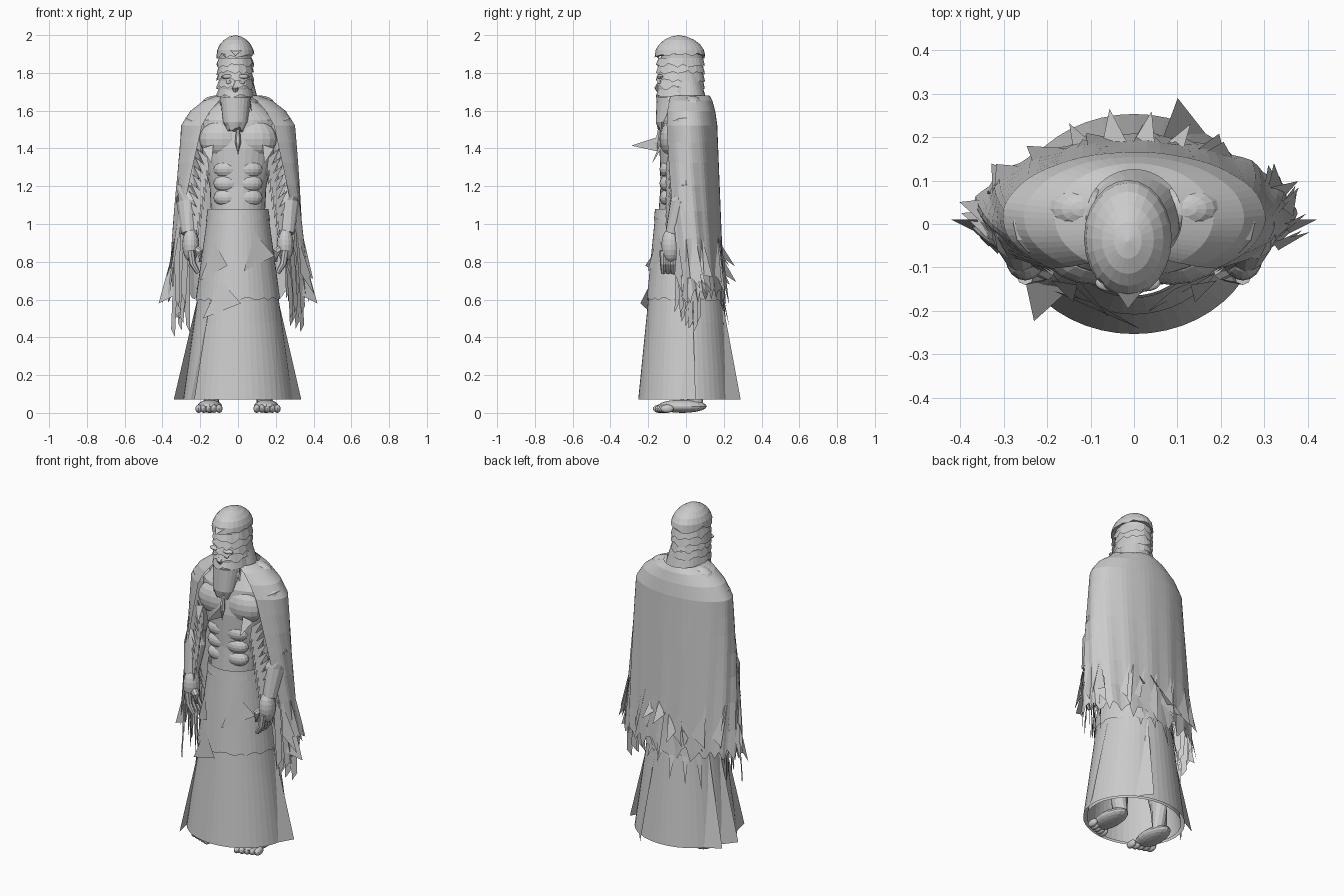
import bpy, bmesh, random
from math import sin, cos, pi, radians
from mathutils import Vector

random.seed(7)
uniform = random.uniform
default_cube = bpy.data.objects.get("Cube")
if default_cube:
    bpy.data.objects.remove(default_cube)

colour = (0.6, 0.6, 0.6, 1)
grey = bpy.data.materials.new("plain grey")
grey.use_nodes = True
grey.diffuse_color = colour
grey.node_tree.nodes["Principled BSDF"].inputs["Base Color"].default_value = colour
parts = []


def finish(name, bm, solid=True):
    if solid:
        bmesh.ops.recalc_face_normals(bm, faces=bm.faces)
    mesh = bpy.data.meshes.new(name)
    bm.to_mesh(mesh)
    bm.free()
    mesh.materials.append(grey)
    part = bpy.data.objects.new(name, mesh)
    bpy.context.collection.objects.link(part)
    parts.append(part)


def skin(bm, rings, closed=True, caps=True):
    rows = [[bm.verts.new(point) for point in ring] for ring in rings]
    count = len(rows[0])
    for lower, upper in zip(rows, rows[1:]):
        for i in range(count if closed else count - 1):
            j = (i + 1) % count
            bm.faces.new((lower[i], lower[j], upper[j], upper[i]))
    if closed and caps:
        bm.faces.new(rows[0])
        bm.faces.new(rows[-1])


def loft(name, levels, sides=32, caps=True, ragged=0, shift=0):
    """Elliptical rings; each level is height, half width, front, back."""
    rings = []
    for height, width, front, back in levels:
        jag = ragged if not rings else 0
        middle, depth = (front + back) / 2, (back - front) / 2
        angles = [2 * pi * i / sides for i in range(sides)]
        rings.append([(shift + width * sin(a), middle + depth * cos(a), height + uniform(-jag, jag))
                      for a in angles])
    bm = bmesh.new()
    skin(bm, rings, caps=caps)
    finish(name, bm)


def limb(bm, points, radii, sides=12):
    points = [Vector(point) for point in points]
    rings = []
    for k, (point, radius) in enumerate(zip(points, radii)):
        along = points[min(k + 1, len(points) - 1)] - points[max(k - 1, 0)]
        turn = along.to_track_quat('Z', 'Y')
        angles = [2 * pi * i / sides for i in range(sides)]
        rings.append([point + turn @ Vector((cos(a), sin(a), 0)) * radius for a in angles])
    skin(bm, rings)


def blob(bm, centre, size):
    ball = bmesh.ops.create_uvsphere(bm, u_segments=16, v_segments=10, radius=1)
    for vert in ball["verts"]:
        vert.co = Vector([c + v * s for c, v, s in zip(centre, vert.co, size)])


def shard(bm, *corners):
    bm.faces.new([bm.verts.new(corner) for corner in corners])


def skirt_point(angle, height, gap=0.0):
    """Point on the skirt cone; angle zero is the back, pi the front."""
    width, depth = 0.3 - 0.14 * height + gap, 0.26 - 0.1 * height + gap
    return Vector((width * sin(angle), depth * cos(angle), height))


def skirt(name, bottom, top, gap, ragged=0.0):
    levels = []
    for height in (bottom, (bottom + top) / 2, top):
        depth = skirt_point(0, height, gap).y
        levels.append((height, skirt_point(pi / 2, height, gap).x, -depth, depth))
    loft(name, levels, 48, False, ragged)


# Long skirt, lining, shorter overskirt and belt
skirt("long_skirt", 0.07, 0.9, 0)
skirt("skirt_lining", 0.07, 0.6, -0.02)
skirt("overskirt", 0.6, 1.04, 0.008, 0.01)
skirt("belt", 1.02, 1.08, 0.012, 0.01)

# Bare torso and its soft muscles
loft("torso", [(1, 0.14, -0.15, 0.12), (1.2, 0.15, -0.135, 0.12), (1.4, 0.2, -0.14, 0.14),
               (1.55, 0.22, -0.12, 0.13), (1.64, 0.11, -0.08, 0.11), (1.8, 0.07, -0.07, 0.07)])
bm = bmesh.new()
for side in (-1, 1):
    blob(bm, (side * 0.085, -0.07, 1.45), (0.12, 0.07, 0.1))
    blob(bm, (side * 0.12, 0.035, 1.62), (0.08, 0.055, 0.06))
    for row in range(3):
        blob(bm, (side * 0.055, -0.09, 1.14 + row * 0.075), (0.075, 0.05, 0.05))
finish("torso_muscles", bm)

# Arms, hands, legs and feet
for side, label in ((-1, "right"), (1, "left")):
    bm = bmesh.new()
    shoulder, elbow = Vector((side * 0.21, 0, 1.53)), Vector((side * 0.27, 0, 1.2))
    wrist = Vector((side * 0.26, -0.07, 0.95))
    inner = shoulder.lerp(Vector((0, 0, 1.7)), 0.3)
    limb(bm, [inner, shoulder, shoulder.lerp(elbow, 0.4), elbow, elbow.lerp(wrist, 0.35), wrist],
         [0.05, 0.075, 0.065, 0.055, 0.06, 0.04])
    finish(label + "_arm", bm)

    bm = bmesh.new()
    palm = wrist - Vector((side * 0.01, 0.01, 0.06))
    blob(bm, palm, (0.045, 0.05, 0.09))
    for finger in range(4):
        knuckle = palm + Vector((0, finger * 0.026 - 0.04, -0.03))
        bend = knuckle - Vector((side * 0.01, 0, 0.07))
        limb(bm, [knuckle, bend, bend - Vector((side * 0.03, 0, 0.05))], [0.02, 0.018, 0.012], 8)
    thumb = palm - Vector((side * 0.05, 0.03, 0.04))
    limb(bm, [palm, thumb, thumb - Vector((0, 0, 0.05))], [0.025, 0.02, 0.01], 8)
    finish(label + "_hand", bm)

    bm = bmesh.new()
    limb(bm, [(side * 0.14, 0.05, 0.03), (side * 0.14, 0.04, 0.2), (side * 0.1, 0, 0.6)], [0.04, 0.05, 0.08])
    finish(label + "_leg", bm)

    bm = bmesh.new()
    blob(bm, (side * 0.15, -0.02, 0.035), (0.065, 0.13, 0.035))
    for toe in range(5):
        blob(bm, (side * (0.1 + toe * 0.027), toe * 0.01 - 0.14, 0.022), (0.018, 0.035, 0.022))
    finish(label + "_foot", bm)

# Head, ragged head wraps and peaked hair cap
middle = -0.014
loft("head", [(1.6, 0.06, -0.14, 0), (1.72, 0.085, -0.15, 0.08), (1.92, 0.085, -0.13, 0.09)], shift=middle)
for wrap in range(5):
    height = 1.68 + wrap * 0.04
    loft(f"head_wrap_{wrap + 1}", [(height, 0.1, -0.16, 0.1), (height + 0.04, 0.088, -0.145, 0.09)],
         30, False, 0.012, middle)
cap_levels = []
for step in range(6):
    tilt = step * pi / 10
    radius = 0.1 * cos(tilt) + 0.001
    cap_levels.append((1.89 + 0.09 * sin(tilt) + 0.004 * step, radius, -0.04 - radius * 1.25, radius * 1.4 - 0.04))
loft("hair_cap", cap_levels, 24, True, 0.015, middle)

# Brow, eyes, ears, nose and peak of hair
bm = bmesh.new()
for side in (-1, 1):
    blob(bm, (middle + side * 0.04, -0.135, 1.78), (0.035, 0.02, 0.012))
    blob(bm, (middle + side * 0.035, -0.14, 1.75), (0.015, 0.01, 0.01))
limb(bm, [(middle, -0.14, 1.78), (middle, -0.15, 1.72), (middle, -0.14, 1.7)], [0.01, 0.018, 0.012], 8)
shard(bm, (-0.05, -0.14, 1.93), (0.03, -0.14, 1.93), (middle, -0.195, 1.89))
finish("face_features", bm)

# Tapered beard with loose tufts
loft("beard", [(1.5, 0.04, -0.15, -0.09), (1.54, 0.065, -0.16, -0.07), (1.67, 0.08, -0.155, 0)],
     20, True, 0.015, middle)
bm = bmesh.new()
for tuft in range(34):
    angle = uniform(-2, 2)
    outward, across = Vector((sin(angle), -cos(angle), 0)), Vector((cos(angle), sin(angle), 0)) * 0.02
    root = outward * 0.075 + Vector((middle, -0.065, uniform(1.55, 1.72)))
    shard(bm, root + across, root - across, root + outward * 0.015 - Vector((0, 0, 0.04)))
finish("beard_tufts", bm, False)


def cape_point(fall, around):
    """Point on the open cape; fall runs collar to hem, around edge to edge."""
    slope = min(1, fall / 0.12) ** 0.6
    pleat = 1 + 0.02 * fall * sin(around * 31)
    angle = radians(148 - 48 * fall) * around
    width = (0.11 + 0.18 * slope + 0.08 * fall) * pleat
    depth = (0.11 + 0.035 * slope + 0.04 * fall) * pleat
    return Vector((width * sin(angle), 0.015 + depth * cos(angle), 1.68 - 1.08 * fall))


# Open cape with a torn hem
bm = bmesh.new()
columns = 49
rings = [[cape_point((row / 10) ** 1.6, 2 * i / (columns - 1) - 1) for i in range(columns)] for row in range(11)]
for i, point in enumerate(rings[-1]):
    point.z += uniform(0, 0.06) if i % 3 else uniform(-0.03, 0.01)
skin(bm, rings, closed=False)
finish("cape", bm)

# Pointed hem pieces, fringe under the arms and ragged front edges
bm = bmesh.new()
for piece in range(24):
    around = uniform(-1, 1)
    tip = cape_point(1, around + uniform(-0.05, 0.1)) * uniform(1, 1.15)
    tip.z = uniform(0.57, 0.74)
    shard(bm, cape_point(0.7, around), cape_point(0.88, around + 0.12), tip)
for side in (-1, 1):
    for strand in range(16):
        root = Vector((side * uniform(0.24, 0.31), uniform(-0.06, 0.05), uniform(0.8, 1.05)))
        tip = root + Vector((side * uniform(0, 0.04), uniform(-0.02, 0.03), 0))
        tip.z = uniform(0.4, 0.62)
        shard(bm, root, root + Vector((side * 0.03, 0.03, -0.1)), tip + Vector((side * 0.02, 0.02, 0.04)), tip)
    for tatter in range(9):
        root = Vector((side * (0.16 + tatter * 0.008), -0.1, 1.35 - tatter * 0.045))
        shard(bm, root, root + Vector((side * 0.06, 0.03, 0.05)), root - Vector((side * 0.01, 0.01, 0.1)))
    shard(bm, (side * 0.36, 0.01, 0.8), (side * 0.34, -0.03, 0.62), (side * 0.42, 0.01, 0.58))
finish("torn_fringe", bm, False)

# Stiff flared skirt panels and loose scraps of cloth
bm = bmesh.new()
for angle in (-2.4, -1.6, -1.2, 0.3, 1.4):
    shard(bm, skirt_point(angle, 0.6), skirt_point(angle + 0.3, 0.07), skirt_point(angle, 0.07, 0.05))
for side in (-1, 1):
    shard(bm, (side * 0.13, -0.14, 1.42), (side * 0.19, -0.13, 1.4), (side * 0.14, -0.18, 1.32))
for angle, height in ((2.6, 0.95), (-2.4, 0.9), (-2.7, 0.7)):
    shard(bm, skirt_point(angle, height, 0.01), skirt_point(angle - 0.5, height - 0.12, 0.04),
          skirt_point(angle + 0.4, height - 0.2, 0.02))
for scrap in range(5):
    angle, height = scrap * 0.35 - 0.9, uniform(0.7, 0.85)
    shard(bm, skirt_point(angle - 0.2, height), skirt_point(angle + 0.15, height + 0.1),
          skirt_point(angle, height - 0.06, 0.08))
    shard(bm, skirt_point(angle - 0.1, 0.62), skirt_point(angle + 0.1, 0.64), skirt_point(angle, height - 0.3, 0.02))
finish("loose_scraps", bm, False)

# Thin pointed pendant on the chest
bm = bmesh.new()
shard(bm, (0, -0.12, 1.47), (0, -0.13, 1.38), (0, -0.29, 1.415))
limb(bm, [(0, -0.14, 1.5), (0, -0.15, 1.43), (0, -0.15, 1.37)], [0.01, 0.016, 0.002], 6)
finish("pendant", bm)

# Smooth shading with crisp folds
for thing in bpy.context.view_layer.objects:
    thing.select_set(thing in parts)
bpy.context.view_layer.objects.active = parts[0]
bpy.ops.object.shade_smooth_by_angle(angle=radians(40))
